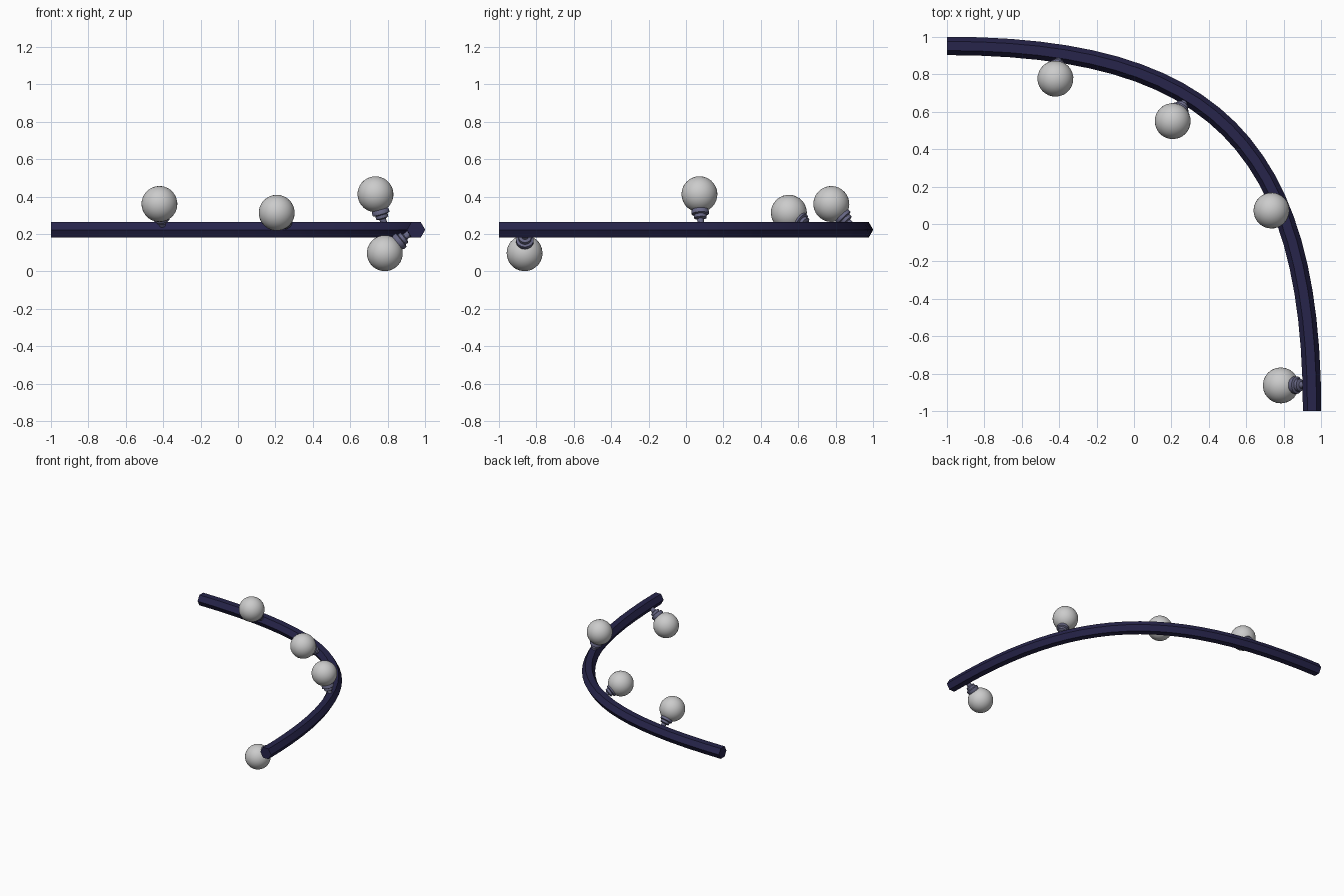
import bpy, bmesh, math
from mathutils import Vector

if "Cube" in bpy.data.objects:
    bpy.data.objects.remove(bpy.data.objects["Cube"])


def material(name, rgb):
    m = bpy.data.materials.new(name)
    m.diffuse_color = (*rgb, 1)
    m.use_nodes = True
    m.node_tree.nodes["Principled BSDF"].inputs["Base Color"].default_value = m.diffuse_color
    return m


navy = material("navy_cable", (0.02, 0.018, 0.07))
slate = material("slate_socket", (0.14, 0.14, 0.24))


def add_object(name, bm, mat=None, angle=35):
    bmesh.ops.recalc_face_normals(bm, faces=bm.faces)
    me = bpy.data.meshes.new(name)
    bm.to_mesh(me)
    bm.free()
    ob = bpy.data.objects.new(name, me)
    bpy.context.collection.objects.link(ob)
    if mat:
        me.materials.append(mat)
    bpy.ops.object.select_all(action='DESELECT')
    ob.select_set(True)
    bpy.context.view_layer.objects.active = ob
    bpy.ops.object.shade_smooth_by_angle(angle=math.radians(angle))
    return ob


def skin(bm, rings):
    """Bridge successive rings of points and cap both ends."""
    vs = [[bm.verts.new(p) for p in ring] for ring in rings]
    n = len(vs[0])
    for a, b in zip(vs, vs[1:]):
        for i in range(n):
            j = (i + 1) % n
            bm.faces.new((a[i], a[j], b[j], b[i]))
    bm.faces.new(vs[0])
    bm.faces.new(vs[-1])


# Cable: hexagonal section swept along a quarter bend
Z, R, STEPS = 0.222, 0.049, 24
P = [Vector(p) for p in ((-1, 0.952, Z), (0.42, 0.952, Z),
                         (0.952, 0.42, Z), (0.952, -1, Z))]


def bend(t):
    s = 1 - t
    return s**3 * P[0] + 3*s*s*t * P[1] + 3*s*t*t * P[2] + t**3 * P[3]


def tangent(t):
    s = 1 - t
    return (s*s*(P[1]-P[0]) + 2*s*t*(P[2]-P[1]) + t*t*(P[3]-P[2])).normalized()


up = Vector((0, 0, 1))
rings = []
for k in range(STEPS + 1):
    t = k / STEPS
    side = tangent(t).cross(up)
    rings.append([bend(t) + R * (side * math.cos(a) + up * math.sin(a))
                  for a in (i * math.pi / 3 for i in range(6))])
bm = bmesh.new()
skin(bm, rings)
add_object("cable", bm, navy)

# Sockets and round bulbs: (point on cable, bulb centre)
lights = [((-0.40, 0.905, Z), (-0.42, 0.777, 0.36)),
          ((0.29, 0.685, Z), (0.207, 0.55, 0.313)),
          ((0.79, 0.08, Z), (0.735, 0.072, 0.412)),
          ((0.94, -0.86, Z), (0.785, -0.863, 0.097))]
# Socket profile: distance from the cable centre, radius
profile = [(0.02, 0.018), (0.06, 0.018), (0.066, 0.034), (0.083, 0.034),
           (0.088, 0.047), (0.105, 0.047), (0.122, 0.038)]

for n, (root, centre) in enumerate(lights, 1):
    root, centre = Vector(root), Vector(centre)
    rot = (centre - root).to_track_quat('Z', 'Y')
    bm = bmesh.new()
    skin(bm, [[(r * math.cos(i * math.tau / 16), r * math.sin(i * math.tau / 16), d)
               for i in range(16)] for d, r in profile])
    socket = add_object(f"socket_{n}", bm, slate)
    bm = bmesh.new()
    bmesh.ops.create_uvsphere(bm, u_segments=32, v_segments=16, radius=0.096)
    bulb = add_object(f"bulb_{n}", bm)
    for ob, loc in ((socket, root), (bulb, centre)):
        ob.rotation_mode = 'QUATERNION'
        ob.rotation_quaternion = rot
        ob.location = loc
